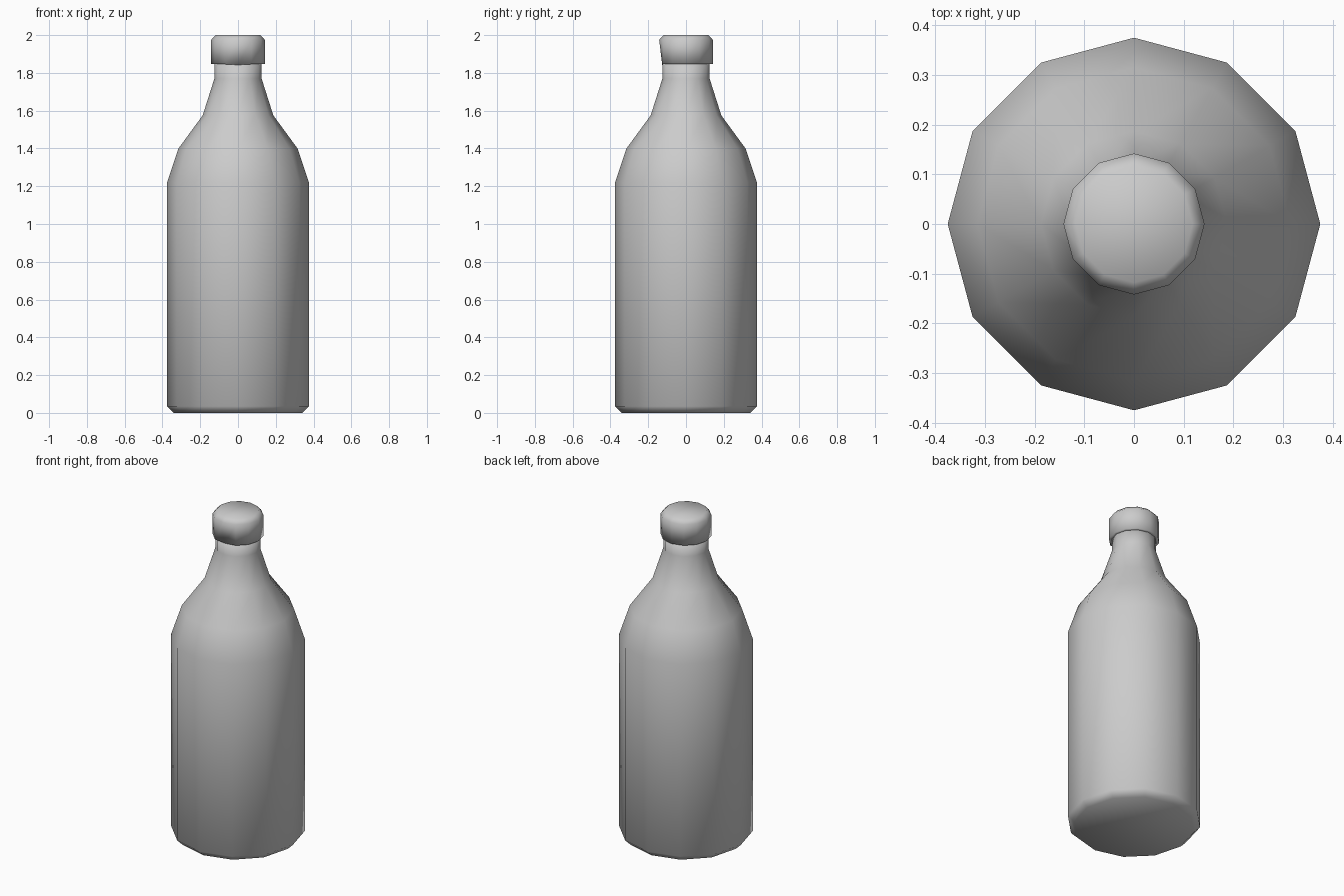
import bpy
import bmesh
from math import cos, sin, tau

SIDES = 12

cube = bpy.data.objects.get("Cube")
if cube:
    bpy.data.objects.remove(cube, do_unlink=True)

grey = bpy.data.materials.new("plain_grey")
grey.use_nodes = True
colour = (0.6, 0.6, 0.6, 1.0)
grey.diffuse_color = colour
grey.node_tree.nodes["Principled BSDF"].inputs["Base Color"].default_value = colour


def lathe(name, profile):
    """Revolve (radius, height) points into a closed, smooth-shaded solid."""
    bm = bmesh.new()
    rings = [[bm.verts.new((r * cos(tau * i / SIDES), r * sin(tau * i / SIDES), z))
              for i in range(SIDES)] for r, z in profile]
    for low, high in zip(rings, rings[1:]):
        for i in range(SIDES):
            j = (i + 1) % SIDES
            bm.faces.new((low[i], low[j], high[j], high[i]))
    bm.faces.new(rings[0][::-1])
    bm.faces.new(rings[-1])
    for face in bm.faces:
        face.smooth = True
    mesh = bpy.data.meshes.new(name)
    bm.to_mesh(mesh)
    bm.free()
    mesh.materials.append(grey)
    obj = bpy.data.objects.new(name, mesh)
    bpy.context.collection.objects.link(obj)
    return obj


# Body: bevelled base, straight wall, stepped shoulder and slim neck
lathe("bottle_body", [(0.34, 0), (0.375, 0.035), (0.375, 1.22), (0.315, 1.40),
                      (0.187, 1.575), (0.125, 1.77), (0.125, 1.86)])

# Cap: short overhanging cylinder with a bevelled top edge
cap = lathe("bottle_cap", [(0.122, 1.846), (0.142, 1.846), (0.142, 1.975), (0.118, 2.0)])

# One rim corner at the front is pinched in against the neck
pinched = min(cap.data.vertices, key=lambda v: (round(v.co.z, 3), v.co.y))
for v in cap.data.vertices:
    if v.co.z < 1.85 and v.co.y < -0.135:
        v.co.y, v.co.z = -0.126, 1.842
